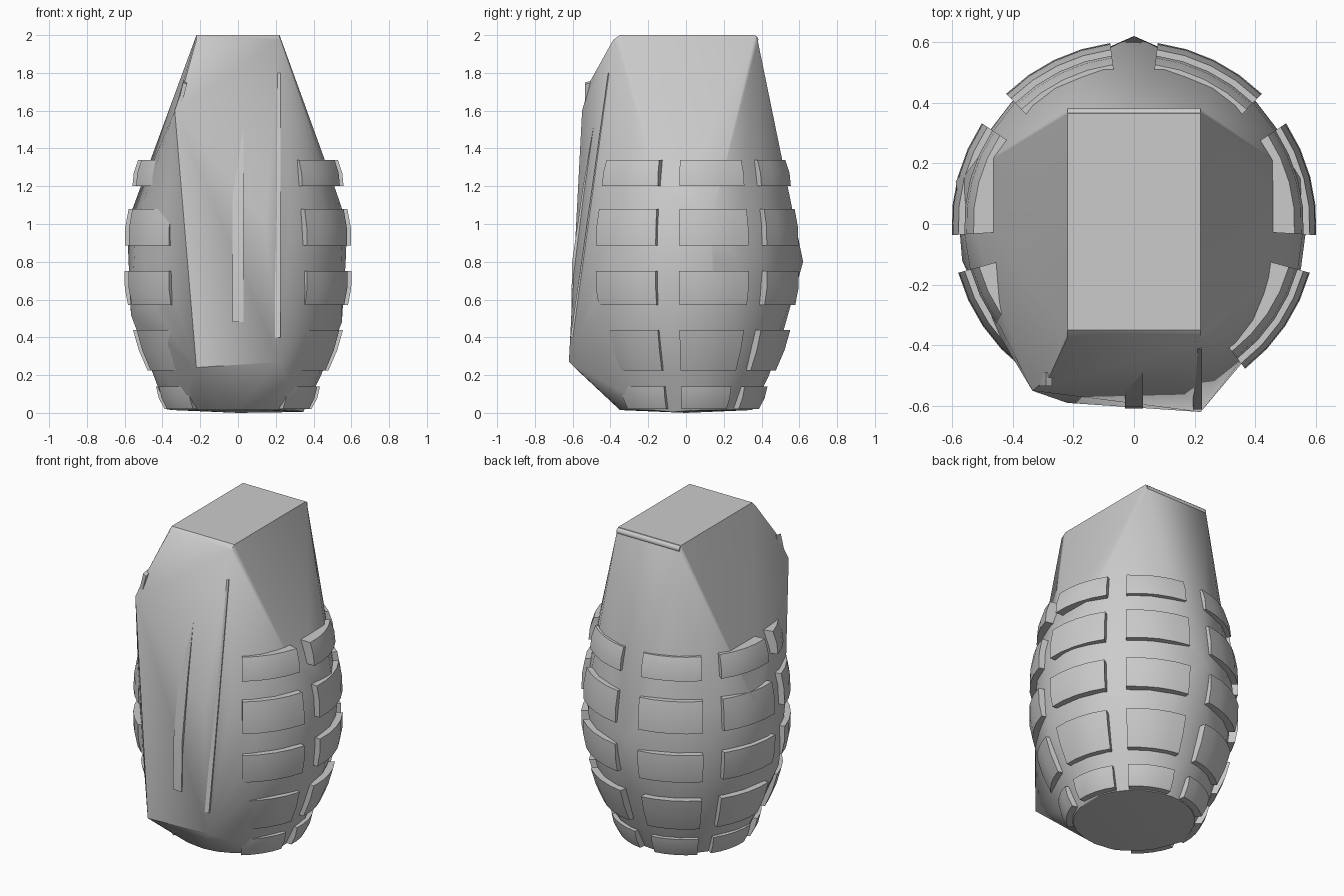
import bpy, bmesh
from math import sin, cos, radians, tau

if "Cube" in bpy.data.objects:
    bpy.data.objects.remove(bpy.data.objects["Cube"])


def finish(name, bm, angle=30):
    bmesh.ops.recalc_face_normals(bm, faces=bm.faces)
    mesh = bpy.data.meshes.new(name)
    bm.to_mesh(mesh)
    bm.free()
    ob = bpy.data.objects.new(name, mesh)
    bpy.context.collection.objects.link(ob)
    bpy.ops.object.select_all(action='DESELECT')
    ob.select_set(True)
    bpy.context.view_layer.objects.active = ob
    bpy.ops.object.shade_smooth_by_angle(angle=radians(angle))
    return ob


def sweep(bm, sections):
    """Closed solid from a list of equal-length cross-sections."""
    rings = [[bm.verts.new(p) for p in s] for s in sections]
    n = len(rings[0])
    for a, b in zip(rings, rings[1:]):
        for i in range(n):
            bm.faces.new((a[i], a[(i + 1) % n], b[(i + 1) % n], b[i]))
    bm.faces.new(rings[0])
    bm.faces.new(rings[-1])


# Body: taut shell around an egg, a flat rectangular cap and a front plate
bm = bmesh.new()
egg = [(0.35, 0.015), (0.44, 0.2), (0.52, 0.45), (0.55, 0.6),
       (0.57, 0.8), (0.56, 1.0), (0.51, 1.2)]
for r, z in egg:
    for i in range(24):
        a = tau * i / 24
        bm.verts.new((r * cos(a), r * sin(a), z))
corners = [
    # cap
    (-0.22, -0.35, 2), (0.22, -0.35, 2), (0.22, -0.385, 1.975), (-0.22, -0.375, 1.975),
    (-0.22, 0.365, 2), (0.22, 0.365, 2), (0.22, 0.38, 1.97), (-0.22, 0.38, 1.97),
    # front plate and the pin corner
    (-0.22, -0.59, 0.24), (0.22, -0.62, 0.27), (-0.335, -0.55, 1.6), (-0.28, -0.505, 1.76),
    # widest points of the shell
    (-0.588, 0.14, 1.0), (0.578, 0.13, 1.0), (0, 0.62, 0.8),
    (-0.567, -0.12, 0.52), (0.55, -0.1, 0.48),
    # base
    (0.345, -0.07, 0.005), (-0.13, -0.33, 0.015), (-0.38, 0, 0.02), (0, 0, 0)]
for c in corners:
    bm.verts.new(c)
res = bmesh.ops.convex_hull(bm, input=bm.verts)
junk = {e for e in res["geom_interior"] + res["geom_unused"]
        if isinstance(e, bmesh.types.BMVert)}
bmesh.ops.delete(bm, geom=list(junk), context='VERTS')
finish("body", bm, 25)

# Raised grip blocks: five rows of curved pads (z low, z high, r low, r high)
rows = [(0.02, 0.14, 0.39, 0.435), (0.225, 0.44, 0.48, 0.557),
        (0.57, 0.75, 0.583, 0.602), (0.885, 1.08, 0.6, 0.58),
        (1.2, 1.34, 0.56, 0.53)]
for k, (z0, z1, r0, r1) in enumerate(rows):
    bm = bmesh.new()
    rm = (r0 + r1) / 2 + 0.008
    zm = (z0 + z1) / 2
    for centre in (-34, 15, 64, 116, 165, 214):
        sections = []
        for j in range(5):
            a = radians(centre - 18.5 + 37 * j / 4)
            prof = [(r0 - 0.07, z0), (r0, z0), (rm, zm), (r1, z1), (r1 - 0.07, z1)]
            sections.append([(r * cos(a), r * sin(a), z) for r, z in prof])
        sweep(bm, sections)
    finish(f"grip_row_{k + 1}", bm, 20)


# Ribs on the front plate, each a thin strip following its slope
def rib(name, x0, x1, path):
    bm = bmesh.new()
    sweep(bm, [[(x0, y, z), (x1, y, z), (x1, y + 0.05, z), (x0, y + 0.05, z)]
               for y, z in path])
    finish(name, bm)


rib("lever_rib", -0.03, 0.03, [(-0.608, 0.48), (-0.603, 0.8), (-0.545, 1.2), (-0.478, 1.58)])
rib("lever_edge", 0.195, 0.224, [(-0.612, 0.4), (-0.553, 0.8), (-0.496, 1.2), (-0.412, 1.8)])

# Rolled hinge along the back edge of the cap
bm = bmesh.new()
sweep(bm, [[(x, 0.362 + 0.021 * cos(tau * i / 12), 1.977 + 0.021 * sin(tau * i / 12))
            for i in range(12)] for x in (-0.22, 0.22)])
finish("hinge_roll", bm, 40)

# Small pull pin at the front left
bm = bmesh.new()
sweep(bm, [[(-0.31 + dx, y, z + dz) for dx, dz in
            ((-0.012, -0.06), (0.01, -0.06), (0.04, 0.06), (0.02, 0.07))]
           for y, z in ((-0.535, 1.68), (-0.49, 1.69))])
finish("pull_pin", bm)
